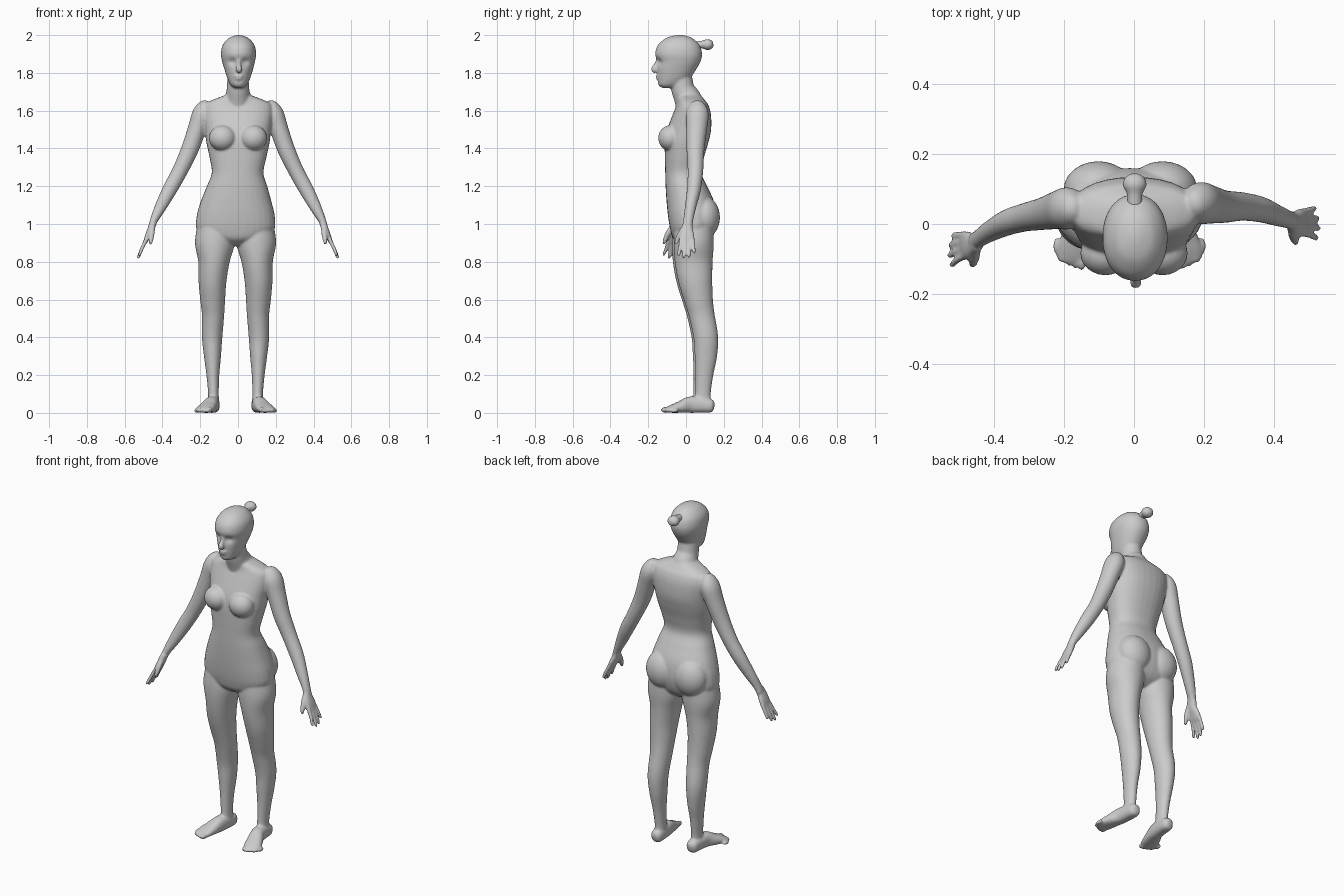
import bpy, bmesh, math
from mathutils import Vector

bm = bmesh.new()


def catmull(p, steps):
    out = []
    for i in range(len(p) - 1):
        a, b, c, d = p[max(i - 1, 0)], p[i], p[i + 1], p[min(i + 2, len(p) - 1)]
        for s in range(steps):
            t = s / steps
            out.append([0.5 * (2*q + (r - o)*t + (2*o - 5*q + 4*r - u)*t*t + (3*q - o - 3*r + u)*t**3)
                        for o, q, r, u in zip(a, b, c, d)])
    return out + [list(p[-1])]


def loft(stations, ref=(0, 1, 0), fixed=None, power=2.0, n=32, steps=6):
    """Closed skin through (x, y, z, half width, half depth) stations."""
    pts = catmull(stations, steps)
    ref, rings = Vector(ref), []
    for i, (x, y, z, rx, ry) in enumerate(pts):
        a, b = pts[max(i - 1, 0)], pts[min(i + 1, len(pts) - 1)]
        d = Vector(fixed) if fixed else (Vector(b[:3]) - Vector(a[:3])).normalized()
        u = ref.cross(d).normalized()
        v = d.cross(u)
        ring = []
        for k in range(n):
            c, s = math.cos(2*math.pi*k/n), math.sin(2*math.pi*k/n)
            e = 2 / power
            cu, sv = math.copysign(abs(c)**e, c), math.copysign(abs(s)**e, s)
            ring.append(bm.verts.new(Vector((x, y, z)) + u*cu*max(rx, .002) + v*sv*max(ry, .002)))
        rings.append(ring)
    faces = [bm.faces.new(rings[0][::-1]), bm.faces.new(rings[-1])]
    for r, q in zip(rings, rings[1:]):
        for k in range(n):
            faces.append(bm.faces.new((r[k], r[(k+1) % n], q[(k+1) % n], q[k])))
    bmesh.ops.recalc_face_normals(bm, faces=faces)
    return [v for r in rings for v in r]


def ball(c, r):
    vs = bmesh.ops.create_uvsphere(bm, u_segments=24, v_segments=16, radius=1)['verts']
    for v in vs:
        v.co = Vector((c[0] + v.co.x*r[0], c[1] + v.co.y*r[1], c[2] + v.co.z*r[2]))


def stack(rows, **kw):
    """Level rings given as (z, front y, back y, half width, x)."""
    return loft([(x, (f + b)/2, z, w, (b - f)/2) for z, f, b, w, x in rows], fixed=(0, 0, 1), **kw)


# torso
stack([(.885, -.02, .08, .05, -.012), (.92, -.065, .125, .15, -.012), (.97, -.083, .15, .205, -.013),
       (1.04, -.095, .16, .207, -.012), (1.12, -.103, .148, .187, -.01), (1.2, -.108, .112, .16, -.005),
       (1.27, -.11, .082, .137, -.002), (1.35, -.112, .095, .15, 0), (1.43, -.112, .118, .167, 0),
       (1.5, -.1, .133, .175, 0), (1.58, -.07, .132, .185, 0), (1.63, -.05, .118, .178, 0),
       (1.655, -.045, .1, .14, 0), (1.68, -.045, .08, .075, 0), (1.7, -.04, .06, .045, 0)], power=2.3)

# neck
loft([(0, .03, 1.6, .07, .07), (0, .01, 1.66, .07, .072), (0, -.015, 1.71, .06, .062),
      (0, -.025, 1.76, .057, .06), (0, -.035, 1.83, .055, .06)])

# head, with dented eye sockets
head = stack([(1.72, -.125, -.05, .02, .004), (1.735, -.145, -.02, .042, .004), (1.77, -.15, .02, .06, .004),
              (1.82, -.153, .055, .076, .004), (1.86, -.153, .077, .087, .003), (1.9, -.163, .085, .093, .003),
              (1.945, -.15, .073, .085, .003), (1.98, -.112, .04, .058, .003), (1.995, -.075, .005, .028, .003),
              (2.001, -.04, -.03, .004, .003)], power=2.15, n=64)
for v in head:
    for s in (-1, 1):
        d2 = (v.co.x - .004 - s*.034)**2 + (v.co.z - 1.858)**2
        if v.co.y < -.08:
            v.co.y += .014 * math.exp(-d2 / .0003)

# nose and lips
loft([(.004, -.146, 1.878, .008, .01), (.004, -.157, 1.845, .01, .012), (.005, -.168, 1.82, .017, .017),
      (.005, -.158, 1.806, .013, .012)])
ball((.004, -.148, 1.783), (.026, .013, .007))
ball((.004, -.146, 1.769), (.022, .013, .007))

for s in (-1, 1):
    # breasts and buttocks
    ball((s*.082, -.083, 1.455), (.072, .064, .068))
    ball((s*.092 - .01, .098, 1.035), (.1, .082, .11))

    # leg
    fwd = .005 * s
    leg = [(1.02, .1, .04, .095, .1), (.9, .11, .036, .105, .106), (.8, .115, .036, .083, .1),
           (.7, .122, .045, .074, .09), (.6, .121, .062, .066, .076), (.52, .119, .078, .059, .068),
           (.4, .124, .1, .054, .065), (.3, .122, .1, .045, .059), (.2, .12, .092, .034, .047),
           (.1, .117, .085, .028, .041), (.05, .117, .085, .031, .045), (.025, .117, .085, .03, .045)]
    loft([(s*x - .013, y + fwd, z, rx, ry) for z, x, y, rx, ry in leg])

    # foot and toes
    foot = [(.117, .15, .034, .012, .014), (.117, .135, .036, .031, .034), (.12, .08, .042, .036, .041),
            (.128, .02, .043, .038, .043), (.145, -.03, .031, .045, .031), (.16, -.075, .021, .048, .021),
            (.168, -.1, .015, .042, .014), (.17, -.112, .013, .03, .009)]
    loft([(s*x - .013, y, z, rx, ry) for x, y, z, rx, ry in foot], ref=(0, 0, 1), power=2.4)
    for i in range(5):
        r = .016 if i == 0 else .0115
        ball((s*(.137 + .018*i) - .013, -.108 + .0035*i*i*.8, r), (r*.85, .025, r))

    # arm: the left one hangs further forward
    def lean(right, left):
        return right if s > 0 else left
    arm = [(.15, 1.635, .055, .045, .015, .02), (.17, 1.622, .058, .045, .04, .045), (.19, 1.58, .06, .045, .053, .06),
           (.218, 1.5, .056, .04, .049, .055), (.257, 1.39, .05, .03, .046, .047),
           (.308, 1.28, .05, .02, .041, .041), (.36, 1.185, .042, .005, .039, .037),
           (.41, 1.09, .024, -.02, .031, .03), (.445, 1.02, .012, -.042, .021, .026),
           (.458, .985, .008, -.05, .018, .027)]
    loft([(s*x, lean(yr, yl), z, rx, ry) for x, z, yr, yl, rx, ry in arm])

    # palm
    h = lean(.005, -.06)
    loft([(s*.447, h + .004, 1.01, .018, .022), (s*.462, h, .97, .018, .033), (s*.478, h, .935, .015, .04),
          (s*.49, h, .905, .011, .038)], power=2.3)
    # fingers
    for i, length in enumerate((.085, .1, .095, .072)):
        y0, y1 = h - .03 + .02*i, h - .045 + .028*i - lean(0, .012)
        k = length / .1
        loft([(s*.482, y0, .925, .011, .011), (s*(.488 + .022*k), (y0 + y1)/2, .915 - .048*k, .01, .01),
              (s*(.488 + .038*k), y1, .912 - .085*k, .009, .009), (s*(.488 + .042*k), y1, .91 - .095*k, .004, .004)],
             n=16)
    # thumb
    loft([(s*.452, h - .012, .985, .015, .015), (s*.457, h - .038, .945, .015, .014),
          (s*.462, h - .055, .905, .011, .011), (s*.464, h - .058, .89, .005, .005)], n=16)

mesh = bpy.data.meshes.new("body")
bm.to_mesh(mesh)
bm.free()
body = bpy.data.objects.new("body", mesh)
bpy.context.collection.objects.link(body)

# fuse the parts into one skin and soften the joins
m = body.modifiers.new("fuse", 'REMESH')
m.mode = 'VOXEL'
m.voxel_size = .006
m.use_smooth_shade = True
m = body.modifiers.new("soften", 'SMOOTH')
m.factor = .5
m.iterations = 6

# hair bun
bm = bmesh.new()
loft([(.002, .055, 1.948, .02, .018), (.002, .085, 1.95, .022, .02), (.002, .11, 1.95, .033, .028),
      (.002, .13, 1.949, .029, .025), (.002, .142, 1.948, .015, .013), (.002, .145, 1.948, .002, .002)],
     ref=(0, 0, 1), n=32)
mesh = bpy.data.meshes.new("hair_bun")
bm.to_mesh(mesh)
bm.free()
for p in mesh.polygons:
    p.use_smooth = True
bun = bpy.data.objects.new("hair_bun", mesh)
bpy.context.collection.objects.link(bun)
